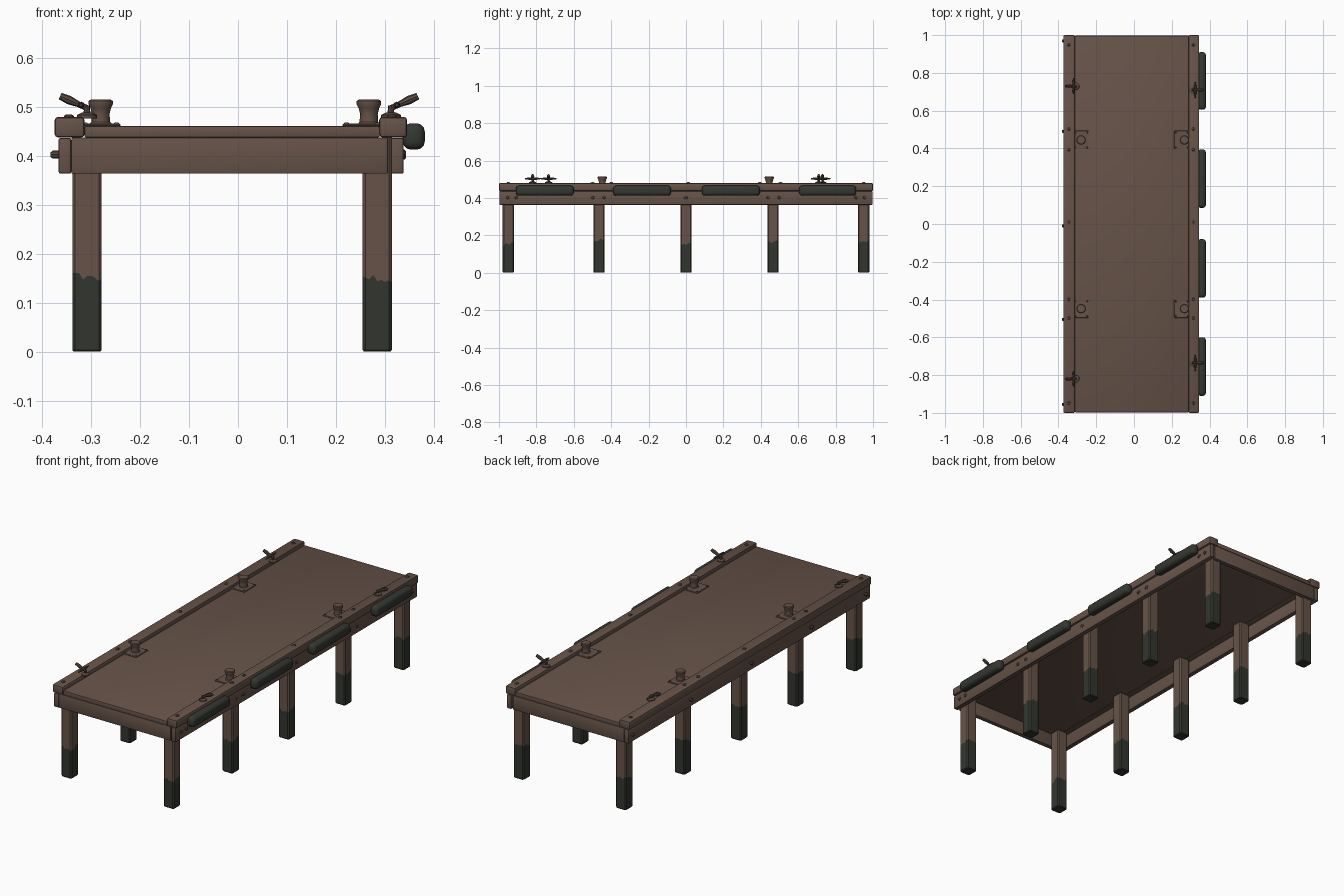
import bpy, bmesh, math, random
from mathutils import Matrix, Vector

if "Cube" in bpy.data.objects:
    bpy.data.objects.remove(bpy.data.objects["Cube"])

random.seed(4)


def mat(name, col):
    m = bpy.data.materials.new(name)
    m.diffuse_color = (*col, 1)
    m.use_nodes = True
    m.node_tree.nodes["Principled BSDF"].inputs["Base Color"].default_value = m.diffuse_color
    return m


WOOD = mat("brown wood", (0.133, 0.086, 0.066))
WET = mat("dark wet wood", (0.032, 0.036, 0.028))
RUBBER = mat("dark green rubber", (0.034, 0.039, 0.031))
METAL = mat("rusty metal", (0.095, 0.066, 0.053))


def finish(name, bm, *mats, angle=35):
    bmesh.ops.recalc_face_normals(bm, faces=bm.faces[:])
    me = bpy.data.meshes.new(name)
    bm.to_mesh(me)
    bm.free()
    for m in mats:
        me.materials.append(m)
    for p in me.polygons:
        p.use_smooth = True
    me.set_sharp_from_angle(angle=math.radians(angle))
    ob = bpy.data.objects.new(name, me)
    bpy.context.collection.objects.link(ob)
    return ob


def box(name, x, y, z, m, bevel=0.0, seg=2):
    """Box from (min, max) ranges, with rounded edges."""
    bm = bmesh.new()
    bmesh.ops.create_cube(bm, size=1)
    for v in bm.verts:
        v.co = Vector([(a + b) / 2 + c * (b - a) for (a, b), c in zip((x, y, z), v.co)])
    if bevel:
        bmesh.ops.bevel(bm, geom=bm.edges[:], offset=bevel, segments=seg,
                        profile=0.5, affect='EDGES')
    return finish(name, bm, m)


def lathe(name, loc, profile, m, sides=12, rot=None):
    """Turned part from (radius, height) pairs."""
    bm = bmesh.new()
    rings = [[bm.verts.new((r * math.cos(2 * math.pi * i / sides),
                            r * math.sin(2 * math.pi * i / sides), h))
              for i in range(sides)] for r, h in profile]
    for a, b in zip(rings, rings[1:]):
        for i in range(sides):
            j = (i + 1) % sides
            bm.faces.new((a[i], a[j], b[j], b[i]))
    bm.faces.new(rings[0][::-1])
    bm.faces.new(rings[-1])
    if rot:
        bmesh.ops.transform(bm, matrix=rot, verts=bm.verts[:])
    bmesh.ops.translate(bm, vec=loc, verts=bm.verts[:])
    return finish(name, bm, m)


def leg(name, cx, cy, water):
    """Square post with chamfered corners and a jagged wet line."""
    h, c = 0.030, 0.006
    corners = [(h - c, -h), (h, -h + c), (h, h - c), (h - c, h),
               (-h + c, h), (-h, h - c), (-h, -h + c), (-h + c, -h)]
    pts = []
    for k, p in enumerate(corners):
        q = corners[(k + 1) % 8]
        n = 1 if k % 2 == 0 else 6
        pts += [(p[0] + (q[0] - p[0]) * t / n, p[1] + (q[1] - p[1]) * t / n) for t in range(n)]
    bm = bmesh.new()
    jag = [water + 0.25 * y - 0.1 * x + random.uniform(-0.008, 0.008) for x, y in pts]
    rows = []
    for s, zs in ((0.9, [0] * len(pts)), (1, [0.004] * len(pts)), (1, jag), (1, [0.437] * len(pts))):
        rows.append([bm.verts.new((cx + x * s, cy + y * s, z)) for (x, y), z in zip(pts, zs)])
    for k in range(3):
        for i in range(len(pts)):
            j = (i + 1) % len(pts)
            f = bm.faces.new((rows[k][i], rows[k][j], rows[k + 1][j], rows[k + 1][i]))
            f.material_index = 1 if k < 2 else 0
    bm.faces.new(rows[0][::-1]).material_index = 1
    bm.faces.new(rows[-1])
    finish(name, bm, WOOD, WET)


# Deck and frame
box("deck", (-0.313, 0.289), (-0.997, 0.997), (0.437, 0.46), WOOD, 0.003)
box("left_curb", (-0.374, -0.313), (-1, 1), (0.437, 0.479), WOOD, 0.007)
box("right_curb", (0.288, 0.345), (-1, 1), (0.437, 0.479), WOOD, 0.007)
box("left_side_board", (-0.366, -0.340), (-0.998, 0.998), (0.363, 0.436), WOOD, 0.004)
box("right_side_board", (0.312, 0.338), (-0.998, 0.998), (0.363, 0.436), WOOD, 0.004)
for name, y0, y1 in (("front_beam", -0.996, -0.972), ("back_beam", 0.972, 0.996)):
    box(name, (-0.340, 0.306), (y0, y1), (0.363, 0.437), WOOD, 0.003)

# Legs, five per side
for i, y in enumerate((-0.95, -0.465, 0, 0.465, 0.95)):
    leg(f"left_leg_{i}", -0.308, y, 0.165 + random.uniform(-0.01, 0.012))
    leg(f"right_leg_{i}", 0.284, y, 0.160 + random.uniform(-0.01, 0.025))

# Rubber bumpers on the right side
for i, (a, b) in enumerate(((-0.91, -0.60), (-0.39, -0.08), (0.085, 0.395), (0.605, 0.91))):
    box(f"bumper_{i}", (0.336, 0.381), (a, b), (0.412, 0.466), RUBBER, 0.017, 3)

# Mooring posts on square plates
for i, (x, y) in enumerate(((-0.28, 0.445), (0.253, 0.445), (-0.28, -0.448), (0.253, -0.448))):
    box(f"post_plate_{i}", (x - 0.04, x + 0.04), (y - 0.049, y + 0.049), (0.459, 0.465), WOOD, 0.002, 1)
    px = x + (0.014 if x > 0 else 0)
    lathe(f"mooring_post_{i}", (px, y, 0.463),
          [(0.024, 0), (0.019, 0.006), (0.018, 0.022), (0.021, 0.034),
           (0.025, 0.042), (0.025, 0.048), (0.021, 0.051)], WOOD, 16)
    for sx in (-1, 1):
        for sy in (-1, 1):
            lathe(f"plate_bolt_{i}", (x + sx * 0.032, y + sy * 0.040, 0.464),
                  [(0.005, 0), (0.005, 0.002), (0.003, 0.004)], METAL, 8)

# Cleats: foot, stem, cross bar and a tilted outer horn
ROT_Y = Matrix.Rotation(math.pi / 2, 4, 'Y')
ROT_X = Matrix.Rotation(-math.pi / 2, 4, 'X')
for i, (x, y) in enumerate(((-0.308, 0.73), (0.312, 0.71), (0.312, -0.735), (-0.308, -0.82))):
    s = 1 if x > 0 else -1
    lathe(f"cleat_foot_{i}", (x, y, 0.476), [(0.020, 0), (0.020, 0.007), (0.010, 0.012)], METAL)
    lathe(f"cleat_stem_{i}", (x, y, 0.484), [(0.007, 0), (0.006, 0.018)], METAL, 8)
    lathe(f"cleat_bar_{i}", (x + s * 0.012, y - 0.042, 0.503),
          [(0.003, 0), (0.006, 0.02), (0.007, 0.042), (0.006, 0.064), (0.003, 0.084)], METAL, 8, ROT_X)
    tilt = Matrix.Rotation(s * math.radians(66), 4, 'Y')
    lathe(f"cleat_horn_{i}", (x, y, 0.497),
          [(0.006, 0), (0.006, 0.02), (0.009, 0.04), (0.007, 0.06)], METAL, 8, tilt)

# Bolts on the curbs and side boards
HEAD = [(0.010, 0), (0.010, 0.003), (0.006, 0.006)]
for y in (-0.95, -0.5, -0.4, 0.012, 0.395, 0.505, 0.95):
    for x in (-0.345, 0.314):
        lathe("curb_bolt", (x, y, 0.478), HEAD, METAL, 8)
for y in (-0.955, -0.91, -0.5, -0.44, 0, 0.44, 0.5, 0.91, 0.955):
    lathe("right_side_bolt", (0.337, y, 0.402), HEAD, METAL, 8, ROT_Y)
for y in (-0.955, -0.505, -0.01, 0.49, 0.97):
    lathe("left_side_bolt", (-0.365, y, 0.402), [(0.008, 0), (0.008, 0.013), (0.005, 0.017)],
          METAL, 8, Matrix.Rotation(-math.pi / 2, 4, 'Y'))
